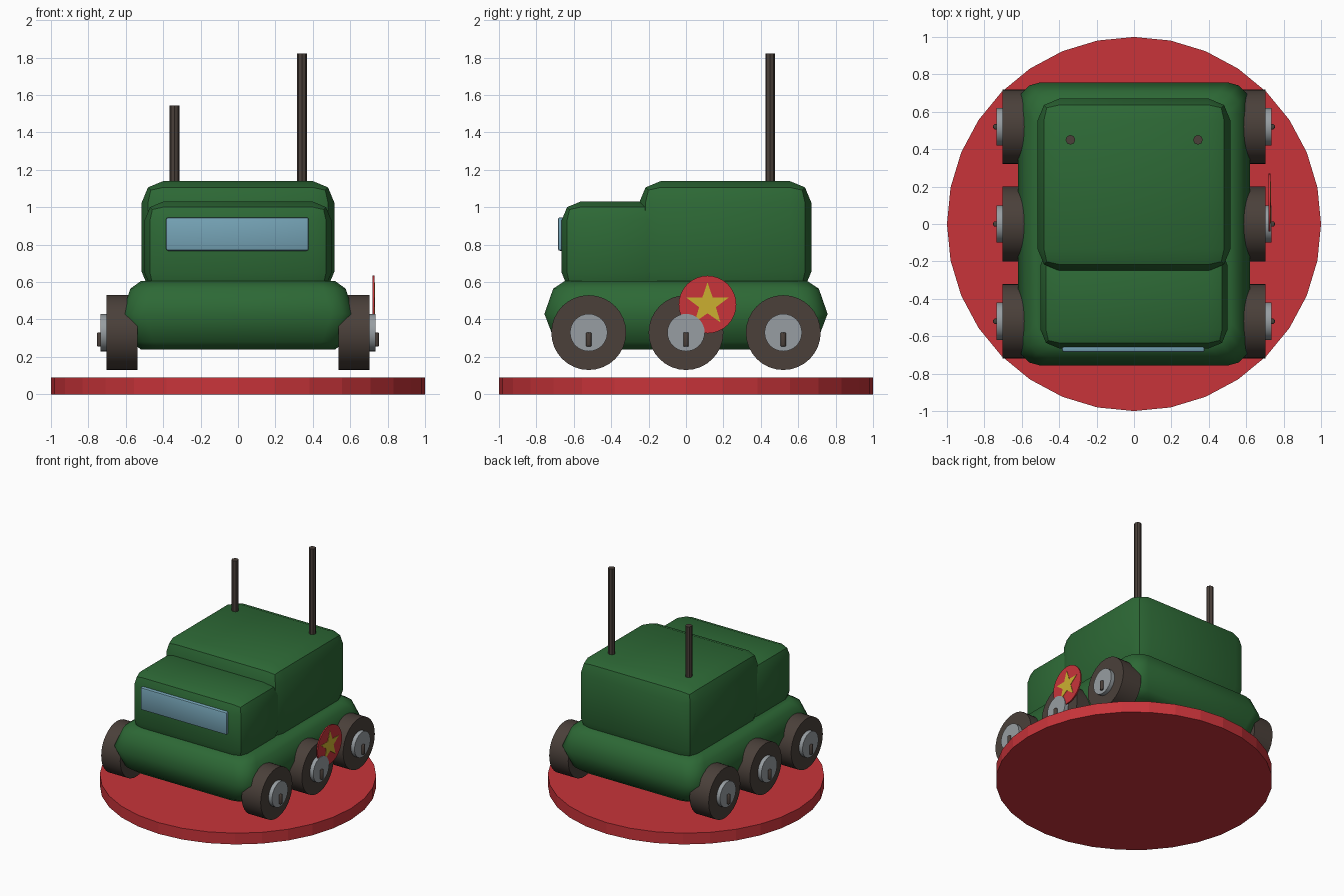
import bpy, bmesh, math
from mathutils import Matrix, Vector

default = bpy.data.objects.get("Cube")
if default:
    bpy.data.objects.remove(default)


def material(name, rgb):
    mat = bpy.data.materials.new(name)
    mat.use_nodes = True
    mat.diffuse_color = (*rgb, 1)
    mat.node_tree.nodes["Principled BSDF"].inputs["Base Color"].default_value = (*rgb, 1)
    return mat


GREEN = material("dark green paint", (0.026, 0.14, 0.036))
RED = material("red", (0.58, 0.034, 0.042))
BROWN = material("dark brown rubber", (0.069, 0.051, 0.042))
GREY = material("grey metal", (0.31, 0.34, 0.36))
BLUE = material("window blue", (0.18, 0.37, 0.47))
YELLOW = material("yellow", (0.6, 0.43, 0.03))


def finish(name, bm, mat, bevel=0, segments=2, angle=40):
    bmesh.ops.recalc_face_normals(bm, faces=bm.faces)
    mesh = bpy.data.meshes.new(name)
    bm.to_mesh(mesh)
    bm.free()
    mesh.materials.append(mat)
    obj = bpy.data.objects.new(name, mesh)
    bpy.context.collection.objects.link(obj)
    bpy.ops.object.select_all(action="DESELECT")
    obj.select_set(True)
    bpy.context.view_layer.objects.active = obj
    if bevel:
        mod = obj.modifiers.new("rounded edges", "BEVEL")
        mod.width, mod.segments, mod.limit_method = bevel, segments, "ANGLE"
        bpy.ops.object.modifier_apply(modifier=mod.name)
    bpy.ops.object.shade_smooth_by_angle(angle=math.radians(angle))
    return obj


def box(name, low, high, mat, bevel, segments=2):
    low, high = Vector(low), Vector(high)
    bm = bmesh.new()
    bmesh.ops.create_cube(bm, size=1)
    bmesh.ops.scale(bm, vec=high - low, verts=bm.verts)
    bmesh.ops.translate(bm, vec=(low + high) / 2, verts=bm.verts)
    return finish(name, bm, mat, bevel, segments)


def cylinder(name, centre, radius, depth, sides, mat, axis="Z", bevel=0, angle=40):
    bm = bmesh.new()
    turn = Matrix.Rotation(math.pi / 2, 4, "Y") if axis == "X" else Matrix()
    bmesh.ops.create_cone(bm, cap_ends=True, segments=sides, radius1=radius,
                          radius2=radius, depth=depth,
                          matrix=Matrix.Translation(centre) @ turn)
    return finish(name, bm, mat, bevel, 2, angle)


def hull_ring(bm, half_x, half_y, z, radius=0.12, steps=3):
    """Rounded rectangle of vertices at one height."""
    ring = []
    for corner, (sx, sy) in enumerate([(1, 1), (-1, 1), (-1, -1), (1, -1)]):
        for i in range(steps + 1):
            a = (corner + i / steps) * math.pi / 2
            ring.append(bm.verts.new((sx * (half_x - radius) + radius * math.cos(a),
                                      sy * (half_y - radius) + radius * math.sin(a), z)))
    return ring


# Round base
cylinder("base_disc", (0, 0, 0.045), 1, 0.09, 32, RED, angle=5)

# Lower hull, widest at mid height
bm = bmesh.new()
sections = [(0.52, 0.65, 0.24), (0.57, 0.7, 0.28), (0.62, 0.757, 0.43),
            (0.575, 0.71, 0.565), (0.52, 0.65, 0.605)]
rings = [hull_ring(bm, *s) for s in sections]
for lower, upper in zip(rings, rings[1:]):
    for i in range(len(lower)):
        j = (i + 1) % len(lower)
        bm.faces.new((lower[i], lower[j], upper[j], upper[i]))
bm.faces.new(rings[0])
bm.faces.new(rings[-1])
finish("lower_hull", bm, GREEN, angle=50)

# Upper bodies and windscreen
box("rear_cabin", (-0.515, -0.25, 0.54), (0.515, 0.67, 1.14), GREEN, 0.115)
box("front_cab", (-0.5, -0.665, 0.55), (0.5, -0.12, 1.03), GREEN, 0.1)
box("windscreen", (-0.385, -0.685, 0.767), (0.378, -0.64, 0.946), BLUE, 0.012)

# Aerials
for name, x, top in (("right_aerial", -0.34, 1.545), ("left_aerial", 0.342, 1.823)):
    cylinder(name, (x, 0.45, (top + 1.1) / 2), 0.026, top - 1.1, 8, BROWN, angle=30)

# Six wheels with hubs and small pegs
for side, sx in (("left", 1), ("right", -1)):
    for place, y in (("front", -0.52), ("middle", 0), ("rear", 0.52)):
        label = f"{side}_{place}"
        cylinder(label + "_wheel", (sx * 0.62, y, 0.33), 0.2, 0.168, 32, BROWN, "X")
        cylinder(label + "_hub", (sx * 0.715, y, 0.33), 0.1, 0.04, 32, GREY, "X")
        cylinder(label + "_peg", (sx * 0.739, y, 0.293), 0.016, 0.076, 8, BROWN, bevel=0.007)

# Round badge with a star plate on the left side
badge = Vector((0.725, 0.115, 0.48))
cylinder("badge_disc", badge, 0.154, 0.01, 32, RED, "X")
bm = bmesh.new()
points = []
for i in range(10):
    a = i * math.pi / 5
    r = 0.047 if i % 2 else 0.118
    points.append(bm.verts.new(badge + Vector((0.004, r * math.sin(a), r * math.cos(a)))))
star = bm.faces.new(points)
side = bmesh.ops.extrude_face_region(bm, geom=[star])
bmesh.ops.translate(bm, vec=(0.004, 0, 0),
                    verts=[v for v in side["geom"] if isinstance(v, bmesh.types.BMVert)])
finish("badge_star", bm, YELLOW, angle=20)
